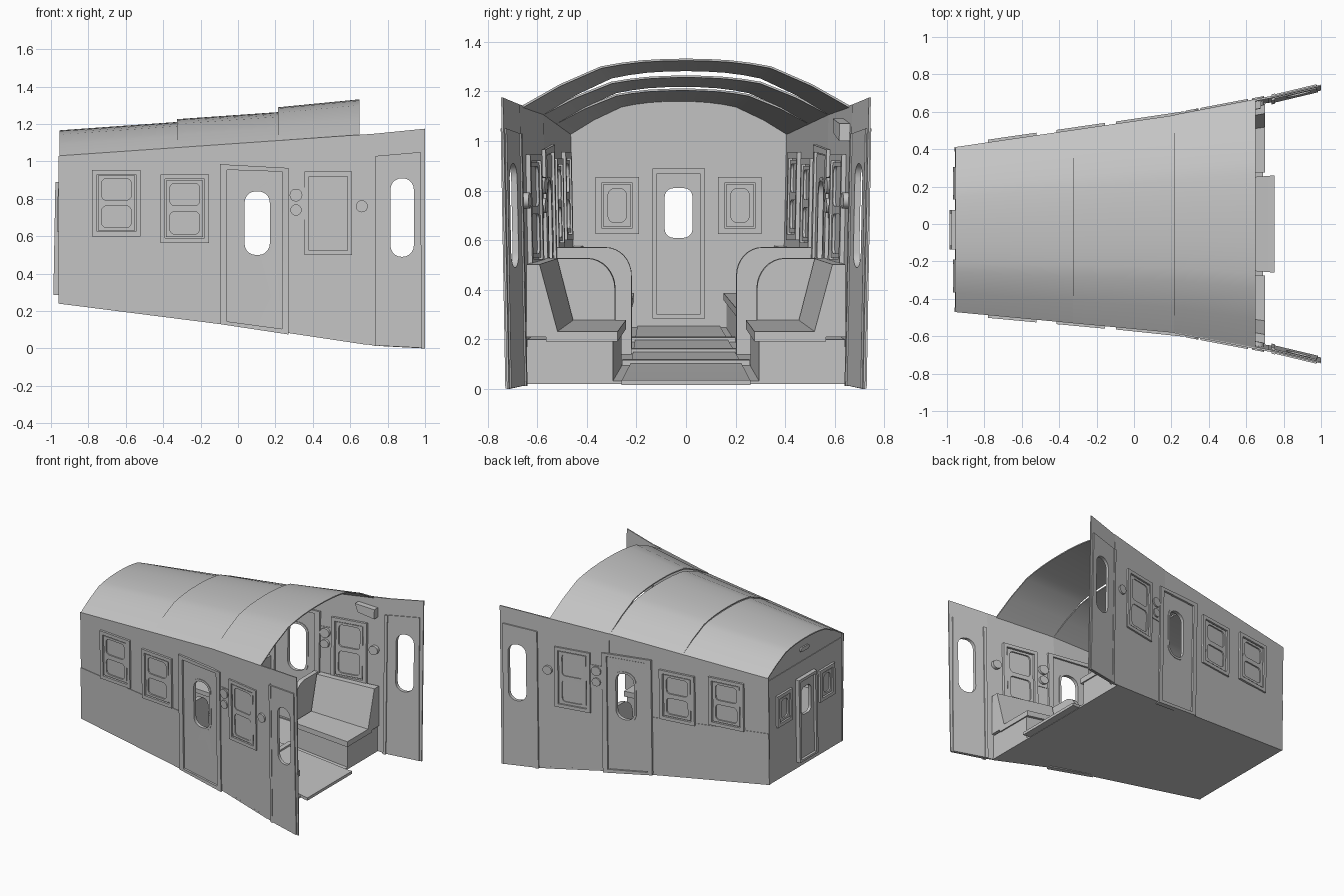
import bpy, bmesh, math

cube = bpy.data.objects.get("Cube")
if cube:
    bpy.data.objects.remove(cube, do_unlink=True)

grey = bpy.data.materials.new("light grey")
grey.use_nodes = True
grey.diffuse_color = (0.55, 0.55, 0.55, 1)
grey.node_tree.nodes["Principled BSDF"].inputs["Base Color"].default_value = (0.55, 0.55, 0.55, 1)
made = []

# Carriage taper: half width, centre line, wall bottom and wall top along x
STATIONS = [-0.96, 0.22, 0.72, 1.0]
WIDTH = [0.44, 0.58, 0.675, 0.742]
CENTRE = [-0.03, 0, 0, 0]
BOTTOM = [0.24, 0.09, 0.015, 0]
TOP = [1.03, 1.112, 1.147, 1.175]


def along(table, x):
    i = 0 if x <= STATIONS[1] else 1 if x <= STATIONS[2] else 2
    f = (x - STATIONS[i]) / (STATIONS[i + 1] - STATIONS[i])
    return table[i] + f * (table[i + 1] - table[i])


def finish(name, mesh):
    bm = bmesh.new()
    bm.from_mesh(mesh)
    bmesh.ops.remove_doubles(bm, verts=bm.verts, dist=1e-5)
    bmesh.ops.recalc_face_normals(bm, faces=bm.faces)
    bm.to_mesh(mesh)
    bm.free()
    mesh.materials.clear()
    mesh.materials.append(grey)
    ob = bpy.data.objects.new(name, mesh)
    bpy.context.collection.objects.link(ob)
    made.append(ob)


def loft(name, rings):
    """Closed prism through matching rings of points."""
    n = len(rings[0])
    faces = [tuple(range(n)), tuple(range(len(rings) * n - n, len(rings) * n))]
    for r in range(len(rings) - 1):
        for i in range(n):
            j = (i + 1) % n
            faces.append((r * n + i, r * n + j, r * n + n + j, r * n + n + i))
    mesh = bpy.data.meshes.new(name)
    mesh.from_pydata([p for ring in rings for p in ring], [], faces)
    finish(name, mesh)


def plate(name, place, loops, inner, outer):
    """Flat plate with holes, bent into position by place(u, z, depth)."""
    curve = bpy.data.curves.new(name, "CURVE")
    curve.dimensions = "2D"
    curve.fill_mode = "BOTH"
    curve.extrude = 0.5
    for loop in loops:
        s = curve.splines.new("POLY")
        s.points.add(len(loop) - 1)
        for p, (u, z) in zip(s.points, loop):
            p.co = (u, z, 0, 1)
        s.use_cyclic_u = True
    tmp = bpy.data.objects.new(name, curve)
    bpy.context.collection.objects.link(tmp)
    dg = bpy.context.evaluated_depsgraph_get()
    mesh = bpy.data.meshes.new_from_object(tmp.evaluated_get(dg))
    bpy.data.objects.remove(tmp, do_unlink=True)
    for v in mesh.vertices:
        v.co = place(v.co.x, v.co.y, inner if v.co.z < 0 else outer)
    finish(name, mesh)


def rounded(u0, u1, z0, z1, r=0, steps=5):
    if r == 0:
        return [(u0, z0), (u1, z0), (u1, z1), (u0, z1)]
    pts = []
    corners = [(u1 - r, z1 - r), (u0 + r, z1 - r), (u0 + r, z0 + r), (u1 - r, z0 + r)]
    for k, (cu, cz) in enumerate(corners):
        for s in range(steps + 1):
            a = math.pi / 2 * (k + s / steps)
            pts.append((cu + r * math.cos(a), cz + r * math.sin(a)))
    return pts


def side_place(side):
    def place(x, z, d):
        lean = 0.02 * (1 - z)
        return (x, along(CENTRE, x) + side * (along(WIDTH, x) - lean + d), z)
    return place


def end_place(u, z, d):
    return (-0.958 + 0.018 * (z - 0.24) - d, u - 0.03, z)


def window(name, place, u0, u1, z0, z1, sashes=2):
    e = 0.025
    plate(name + "_frame", place, [rounded(u0, u1, z0, z1),
          rounded(u0 + e, u1 - e, z0 + e, z1 - e)], -0.025, 0.016)
    u0, u1, z0, z1 = u0 + e + 0.006, u1 - e - 0.006, z0 + e + 0.006, z1 - e - 0.006
    step = (z1 - z0) / sashes
    panes = [rounded(u0 + 0.02, u1 - 0.02, z0 + k * step + 0.016,
                     z0 + (k + 1) * step - 0.016, 0.025) for k in range(sashes)]
    plate(name + "_sash", place, [rounded(u0, u1, z0, z1)] + panes, -0.018, 0.01)


def wall_outline(x0, x1):
    return [(x0, along(BOTTOM, x0)), (x1, along(BOTTOM, x1)),
            (x1, along(TOP, x1)), (x0, along(TOP, x0))]


# Side walls with doors, windows and lamps
for side, label in ((-1, "right"), (1, "left")):
    place = side_place(side)
    door_hole = rounded(0.035, 0.17, 0.5, 0.84, 0.06)
    end_hole = rounded(0.815, 0.94, 0.49, 0.91, 0.06)
    plate(label + "_rear_wall", place, [wall_outline(-0.96, 0.22), door_hole], -0.008, 0)
    plate(label + "_front_wall", place, [wall_outline(0.22, 0.74)], -0.008, 0.003)
    plate(label + "_end_wall", place, [wall_outline(0.72, 1.0), end_hole], -0.008, 0)
    plate(label + "_lower_cladding", place,
          [[(-0.96, 0.24), (-0.1, 0.131), (-0.1, 0.56), (-0.96, 0.62)]], 0, 0.004)
    plate(label + "_end_door", place,
          [[(0.75, 0.015), (0.985, 0.003), (0.975, 1.05), (0.745, 1.03)], end_hole], -0.014, 0.01)
    plate(label + "_end_post", place, [[(0.735, 0.012), (0.755, 0.012), (0.755, 1.03), (0.735, 1.03)]],
          -0.02, 0.014)
    plate(label + "_door_frame", place,
          [[(-0.095, 0.13), (0.27, 0.075), (0.27, 0.965), (-0.095, 0.985)],
           [(-0.06, 0.145), (0.235, 0.105), (0.235, 0.945), (-0.06, 0.955)]], -0.022, 0.014)
    plate(label + "_door_leaf", place,
          [[(-0.055, 0.15), (0.23, 0.11), (0.23, 0.94), (-0.055, 0.95)], door_hole], -0.012, 0.006)
    plate(label + "_door_hole_trim", place,
          [rounded(0.02, 0.185, 0.485, 0.855, 0.07), door_hole], -0.016, 0.01)
    window(label + "_window_rear", place, -0.78, -0.52, 0.6, 0.955)
    window(label + "_window_middle", place, -0.415, -0.155, 0.565, 0.93)
    window(label + "_window_front", place, 0.355, 0.61, 0.5, 0.945)
    plate(label + "_lamp_panel", place, [rounded(0.275, 0.355, 0.69, 0.86)], -0.012, 0.008)
    for u, z, r in ((0.31, 0.82, 0.034), (0.31, 0.74, 0.03), (0.662, 0.76, 0.032)):
        plate(label + "_lamp", place, [rounded(u - r, u + r, z - r, z + r, r)], -0.03, 0.018)
    # Folded bracket on the inside
    if side == 1:
        plate("luggage_bracket", place,
              [[(0.54, 1.09), (0.56, 1.03), (0.68, 1.0), (0.68, 1.07)]], -0.05, -0.008)

# Roof cross-section: shallow centre arc and steeper side panels
HALF = [(0.13, 0.993), (0.27, 0.965), (0.4, 0.91), (0.52, 0.835), (0.77, 0.455), (1, 0)]
PROFILE = [(-v, p) for v, p in reversed(HALF)] + [(0, 1)] + HALF


def roof_ring(x, rise):
    w, c, t = along(WIDTH, x), along(CENTRE, x), along(TOP, x)
    upper = [(x, c + v * w, t + rise * p) for v, p in PROFILE]
    lower = [(x, y * 0.995, z - 0.008) for _, y, z in reversed(upper)]
    return upper + lower


for name, x0, r0, x1, r1 in (("roof_rear", -0.955, 0.136, -0.32, 0.137),
                             ("roof_middle", -0.325, 0.152, 0.22, 0.152),
                             ("roof_front", 0.215, 0.178, 0.65, 0.19)):
    loft(name, [roof_ring(x0, r0), roof_ring(x1, r1)])

# Closed end wall with door and two windows
arch = [(v * 0.44, 1.03 + 0.133 * p) for v, p in reversed(PROFILE)]
gap = rounded(-0.056, 0.056, 0.61, 0.81, 0.035)
plate("end_wall", end_place, [[(-0.42, 0.24), (0.42, 0.24)] + arch, gap], -0.008, 0)
plate("end_door_frame", end_place, [rounded(-0.106, 0.106, 0.285, 0.89),
      rounded(-0.086, 0.086, 0.3, 0.87)], -0.02, 0.03)
plate("end_door_leaf", end_place, [rounded(-0.086, 0.086, 0.3, 0.87), gap], -0.01, 0.012)
plate("end_belt", end_place, [rounded(-0.43, 0.43, 0.992, 1.0)], -0.012, 0.004)
plate("end_vent", end_place, [rounded(-0.05, 0.05, 1.07, 1.1, 0.014)], -0.008, 0.01)
for s, label in ((-1, "right"), (1, "left")):
    u0, u1 = sorted((s * 0.16, s * 0.335))
    window(label + "_end_window", end_place, u0, u1, 0.625, 0.855, 1)


# Interior parts follow the taper: v across, h up
def inside(name, x0, x1, section):
    xs = [x0] + [s for s in STATIONS if x0 < s < x1] + [x1]
    loft(name, [[(x, along(CENTRE, x) + v * (along(WIDTH, x) - 0.015),
                  along(BOTTOM, x) + h * (along(TOP, x) - along(BOTTOM, x)))
                 for v, h in section] for x in xs])


inside("floor", -0.95, 0.69, rounded(-1, 1, 0, 0.012))
inside("aisle_floor", -0.95, 0.75, rounded(-0.39, 0.39, 0.002, 0.02))
for x in (-0.5, -0.12, 0.25):
    inside("floor_sill", x - 0.015, x + 0.015, rounded(-0.45, 0.45, 0.01, 0.032))

BACK = [(0.98, 0.17), (0.78, 0.17), (0.9, 0.43), (0.98, 0.43)]
for s, label in ((-1, "right"), (1, "left")):
    def flip(pts):
        return [(s * v, h) for v, h in pts]
    for part, x0, x1 in (("rear", -0.93, -0.11), ("front", 0.28, 0.7)):
        seat = label + "_" + part + "_seat_"
        inside(seat + "base", x0, x1 - 0.01, flip(rounded(0.45, 0.98, 0.01, 0.16)))
        inside(seat + "cushion", x0, x1, flip(rounded(0.42, 0.86, 0.155, 0.19)))
        inside(seat + "back", x0, x1, flip(BACK))
    # Round-cornered screens beside the doors
    for x, v, h in ((-0.1, 0.4, 0.46), (0.25, 0.5, 0.43)):
        screen = [(0.99, 0.01), (v, 0.01)]
        for k in range(9):
            a = math.pi / 2 * k / 8
            screen.append((v + 0.2 * (1 - math.cos(a)), h - 0.12 * (1 - math.sin(a))))
        inside(label + "_door_screen", x - 0.015, x + 0.015, flip(screen + [(0.99, h)]))

# Smooth the curved parts and keep the edges sharp
bpy.ops.object.select_all(action="DESELECT")
for ob in made:
    ob.select_set(True)
bpy.context.view_layer.objects.active = made[0]
bpy.ops.object.shade_smooth_by_angle(angle=math.radians(25))
